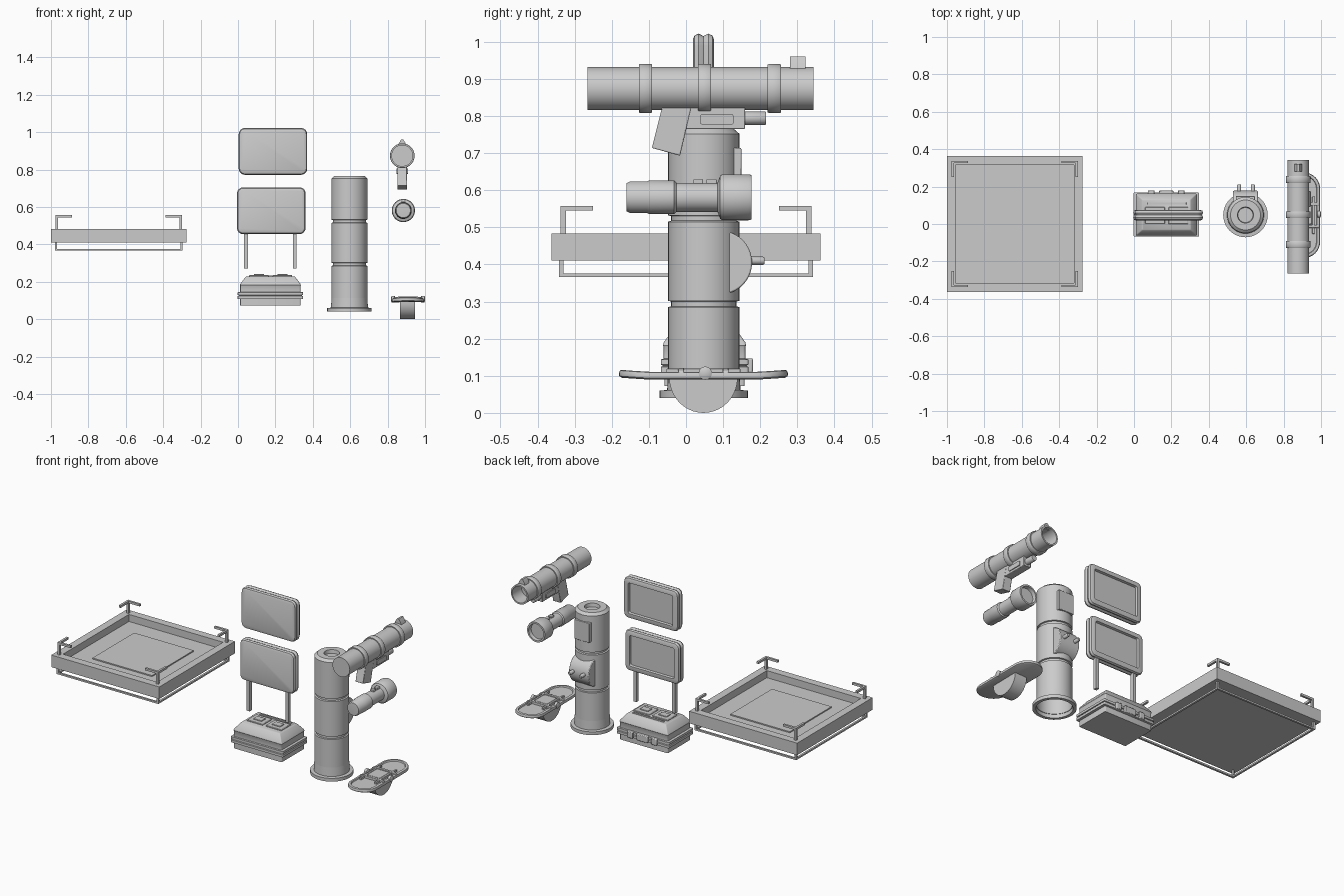
import bpy, bmesh
from math import pi, cos, sin
from mathutils import Vector

MAP = {'z': lambda a, b, h: (a, b, h),
       'y': lambda a, b, h: (a, h, b),
       'x': lambda a, b, h: (h, a, b)}


def finish(name, bm, angle=35):
    bmesh.ops.remove_doubles(bm, verts=bm.verts, dist=1e-5)
    bmesh.ops.recalc_face_normals(bm, faces=bm.faces)
    me = bpy.data.meshes.new(name)
    bm.to_mesh(me)
    bm.free()
    ob = bpy.data.objects.new(name, me)
    bpy.context.collection.objects.link(ob)
    bpy.ops.object.select_all(action='DESELECT')
    bpy.context.view_layer.objects.active = ob
    ob.select_set(True)
    bpy.ops.object.shade_smooth_by_angle(angle=angle * pi / 180)
    return ob


def loft(name, origin, axis, sections, seg=6):
    """Skin rounded-rectangle sections (half a, half b, corner r, height)."""
    bm = bmesh.new()
    o = Vector(origin)
    rings = []
    for ha, hb, r, h in sections:
        ring = []
        for q, (sa, sb) in enumerate([(1, 1), (-1, 1), (-1, -1), (1, -1)]):
            for i in range(seg + 1):
                t = (q + i / seg) * pi / 2
                a = sa * (ha - r) + r * cos(t)
                b = sb * (hb - r) + r * sin(t)
                ring.append(bm.verts.new(o + Vector(MAP[axis](a, b, h))))
        rings.append(ring)
    n = len(rings[0])
    for p, q in zip(rings, rings[1:]):
        for i in range(n):
            j = (i + 1) % n
            bm.faces.new((p[i], p[j], q[j], q[i]))
    bm.faces.new(rings[0])
    bm.faces.new(rings[-1])
    return finish(name, bm)


def lathe(name, origin, axis, profile, seg=10):
    return loft(name, origin, axis, [(r, r, r, h) for r, h in profile], seg)


def prism(name, pts, axis, h0, h1, bevel=0):
    bm = bmesh.new()
    lo, hi = [[bm.verts.new(MAP[axis](a, b, h)) for a, b in pts] for h in (h0, h1)]
    bm.faces.new(lo)
    bm.faces.new(hi)
    for i in range(len(pts)):
        j = (i + 1) % len(pts)
        bm.faces.new((lo[i], lo[j], hi[j], hi[i]))
    ob = finish(name, bm)
    if bevel:
        m = ob.modifiers.new('bevel', 'BEVEL')
        m.width, m.segments = bevel, 2
    return ob


def box(name, x0, x1, y0, y1, z0, z1, bevel=0):
    return prism(name, [(x0, y0), (x1, y0), (x1, y1), (x0, y1)], 'z', z0, z1, bevel)


# tray platform with sunken floor
cx = -0.6375
loft('tray', (cx, 0, 0), 'z', [(h, h, 0, z) for h, z in
     [(.3625, .41), (.3625, .483), (.316, .483), (.316, .44)]], 1)
box('tray_pad', cx - .2, cx + .2, -.2, .2, .435, .447)
for sx in (-1, 1):
    for sy in (-1, 1):
        def corner(name, a0, a1, b0, b1, z0, z1):
            box(name, *sorted((cx + sx * a0, cx + sx * a1)),
                *sorted((sy * b0, sy * b1)), z0, z1)
        corner('corner_post', .324, .338, .324, .338, .47, .548)
        corner('corner_arm_x', .25, .338, .325, .338, .545, .558)
        corner('corner_arm_y', .325, .338, .25, .338, .545, .558)
        corner('rail_post', .33, .342, .33, .342, .366, .415)
for s in (-1, 1):
    box('lower_rail_x', cx - .342, cx + .342, s * .336 - .006, s * .336 + .006, .366, .376)
    box('lower_rail_y', cx + s * .336 - .006, cx + s * .336 + .006, -.342, .342, .366, .376)


# two display panels, screen on the back side
def display(name, x, z):
    loft(name, (x, .047, z), 'y', [
        (.168, .11, .02, -.028), (.178, .12, .028, -.024), (.183, .125, .032, -.013),
        (.178, .12, .028, -.003), (.176, .118, .026, 0), (.178, .12, .028, .003),
        (.183, .125, .032, .013), (.178, .12, .028, .024), (.168, .11, .02, .028),
        (.15, .093, .01, .028), (.147, .09, .008, .014)])


display('upper_display', .187, .897)
display('lower_display', .178, .58)
for x in (.043, .303):
    box('display_leg', x - .01, x + .01, .036, .058, .27, .47)

# equipment case
loft('case', (.173, .05, 0), 'z', [
    (.161, .108, .006, .072), (.161, .108, .006, .107), (.175, .118, .006, .109),
    (.175, .118, .006, .124), (.168, .113, .006, .126), (.168, .113, .006, .128),
    (.175, .118, .006, .13), (.175, .118, .006, .144), (.161, .11, .006, .146),
    (.161, .11, .006, .178), (.163, .112, .006, .182), (.16, .11, .006, .19),
    (.133, .085, .006, .225), (.128, .08, .006, .229)], 3)
for x0, x1 in ((.075, .11), (.135, .21), (.235, .27)):
    box('case_latch', x0, x1, .155, .18, .108, .147, .004)
box('case_top_panel_left', .06, .165, .0, .09, .222, .236, .003)
box('case_top_panel_right', .185, .29, .0, .09, .222, .236, .003)
for x in (.085, .21):
    box('case_top_button', x, x + .055, .025, .065, .23, .241, .002)
box('case_top_strip', .07, .28, .103, .116, .222, .234, .002)

# hollow column in three segments
cc = (.596, .048, 0)
lathe('column', cc, 'z', [
    (.086, .71), (.086, .3), (.1, .04), (.119, .04), (.119, .06), (.096, .062),
    (.096, .285), (.088, .287), (.088, .3), (.096, .302), (.096, .515), (.088, .518),
    (.088, .53), (.096, .532), (.096, .752), (.08, .766), (.043, .766), (.04, .745)])
half = [(.095 + .083 * cos(t), .405 + .085 * sin(t))
        for t in [-pi / 2 + pi * i / 20 for i in range(21)]]
prism('column_half_drum', half, 'x', .53, .662, .004)
for x in (.562, .636):
    lathe('drum_peg', (x, 0, .41), 'y', [(.011, .16), (.011, .207), (.008, .212)], 4)
box('column_panel', .545, .647, .1, .149, .595, .714, .003)

# shoulder tube, closed at the front and open at the back
tx, tz = .878, .874
lathe('launch_tube', (tx, 0, tz), 'y',
      [(.058, -.265), (.058, .343), (.049, .343), (.049, .1)])
for y in (-.127, .032, .22):
    lathe('tube_band', (tx, y, tz), 'y',
          [(.056, 0), (.064, 0), (.066, .003), (.066, .033), (.064, .036), (.056, .036)])
prism('tube_sight', [(tx - .023, .92), (tx + .023, .92), (tx + .018, .941),
                     (tx + .006, .96), (tx - .006, .96), (tx - .018, .941)], 'y', .28, .322)
prism('tube_grip', [(-.062, .835), (.013, .835), (.013, .817), (-.016, .693),
                    (-.092, .714), (-.066, .817)], 'x', tx - .026, tx + .026, .003)
box('trigger_housing', tx - .025, tx + .025, 0, .159, .765, .835, .003)
loft('trigger_plate', (tx, .083, .791), 'x',
     [(.045, .014, .006, -.03), (.045, .014, .006, .03)], 4)
lathe('front_knob', (tx, 0, .794), 'y', [(.018, .15), (.018, .213), (.016, .216)], 6)

# hand torch
fx, fz = .884, .581
lathe('torch', (fx, 0, fz), 'y', [
    (.025, -.161), (.038, -.16), (.043, -.15), (.043, -.104), (.045, -.1), (.045, -.032),
    (.039, -.026), (.039, .085), (.058, .092), (.062, .098), (.062, .168), (.06, .176),
    (.05, .176), (.047, .155)])
for y0, y1 in ((.02, .046), (.055, .083)):
    box('torch_button', fx - .012, fx + .012, y0, y1, .61, .63, .003)

# foot board with upturned ends
bx, by = .909, .047
board = loft('foot_board', (bx, by, 0), 'z', [
    (.078, .22, .078, .086), (.085, .227, .085, .09), (.086, .228, .086, .097),
    (.083, .225, .083, .105), (.079, .221, .079, .107), (.069, .211, .069, .107),
    (.066, .208, .066, .1)], 8)
for v in board.data.vertices:
    v.co.z += .18 * (v.co.y - by) ** 2
keel = [(by + .092 * cos(t), .095 + .095 * sin(t))
        for t in [pi + pi * i / 20 for i in range(21)]]
prism('board_keel', keel, 'x', .866, .946)
loft('board_pad', (bx, by, 0), 'z', [(.045, .05, .01, .096), (.045, .05, .01, .114),
                                     (.041, .046, .008, .118)], 4)
for s in (-1, 1):
    prism('board_strap', [(bx - .084, .1), (bx - .08, .114), (bx - .05, .121),
                          (bx + .05, .121), (bx + .08, .114), (bx + .084, .1)],
          'y', by + s * .06 - .008, by + s * .06 + .008, .002)
    box('board_side_strap', bx + s * .05 - .006, bx + s * .05 + .006,
        by - .1, by + .1, .1, .119, .002)
    lathe('board_side_buckle', (bx + s * .079, by + .005, .107), 'x',
          [(.008, -.012), (.018, -.008), (.018, .008), (.01, .012)], 4)
